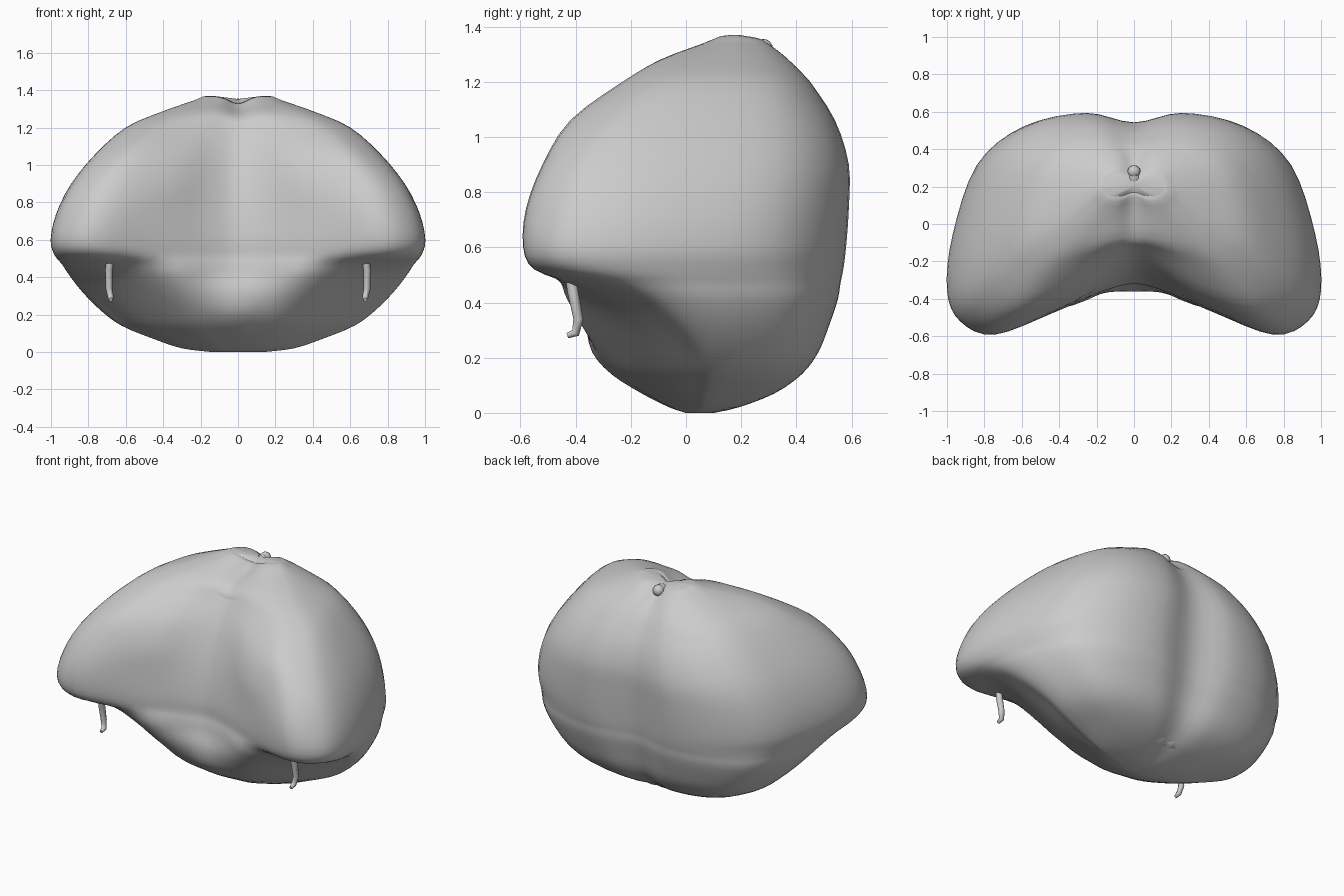
import bpy
import bmesh
from math import exp
from mathutils import Vector

default_cube = bpy.data.objects.get("Cube")
if default_cube:
    bpy.data.objects.remove(default_cube, do_unlink=True)


def make_material(name, colour):
    material = bpy.data.materials.new(name)
    material.use_nodes = True
    material.use_backface_culling = True
    material.diffuse_color = colour
    material.node_tree.nodes["Principled BSDF"].inputs["Base Color"].default_value = colour
    return material


grey = make_material("plain grey", (0.6, 0.6, 0.6, 1))


def spline(points, steps, closed=False):
    """Smooth curve through tuples of any length."""
    points = [Vector(p) for p in points]
    count = len(points)
    result = []
    for i in range(count if closed else count - 1):
        if closed:
            a, b, c, d = (points[(i + k) % count] for k in (-1, 0, 1, 2))
        else:
            a, b = points[max(i - 1, 0)], points[i]
            c, d = points[i + 1], points[min(i + 2, count - 1)]
        for s in range(steps):
            t = s / steps
            result.append(b + (c - a) * (t / 2)
                          + (a * 2 - b * 5 + c * 4 - d) * (t * t / 2)
                          + (b * 3 - a - c * 3 + d) * (t ** 3 / 2))
    if not closed:
        result.append(points[-1])
    return result


def finish(name, bm, inward=False):
    bmesh.ops.recalc_face_normals(bm, faces=bm.faces)
    if inward:
        bmesh.ops.reverse_faces(bm, faces=bm.faces)
    mesh = bpy.data.meshes.new(name)
    bm.to_mesh(mesh)
    bm.free()
    mesh.materials.append(grey)
    obj = bpy.data.objects.new(name, mesh)
    bpy.context.collection.objects.link(obj)
    bpy.ops.object.select_all(action="DESELECT")
    obj.select_set(True)
    bpy.context.view_layer.objects.active = obj
    bpy.ops.object.shade_smooth_by_angle(angle=1.0)


def loft(name, rings, inward=False):
    """Skin a list of equal rings and close both ends with fans."""
    bm = bmesh.new()
    loops = [[bm.verts.new(p) for p in ring] for ring in rings]
    for low, high in zip(loops, loops[1:]):
        for i in range(len(low)):
            j = (i + 1) % len(low)
            bm.faces.new((low[i], low[j], high[j], high[i]))
    for loop in (loops[0], loops[-1]):
        middle = bm.verts.new(sum((v.co for v in loop), Vector()) / len(loop))
        for i in range(len(loop)):
            bm.faces.new((loop[i], loop[(i + 1) % len(loop)], middle))
    finish(name, bm, inward)


# Sections: height, half width, then y of groove, inner bulge, lobe, shoulder, back
bowl = [
    (0, .14, 0, 0, .02, .03, .1),
    (.02, .3, -.06, -.05, 0, .04, .19),
    (.07, .45, -.16, -.13, -.04, .04, .32),
    (.14, .62, -.27, -.22, -.08, .04, .42),
    (.22, .73, -.34, -.29, -.13, .01, .48),
    (.32, .83, -.36, -.37, -.21, -.07, .52),
    (.41, .9, -.34, -.43, -.31, -.18, .55),
    (.47, .94, -.33, -.45, -.42, -.32, .56),
]
hood = [
    (.52, .98, -.32, -.46, -.55, -.48, .57),
    (.6, 1, -.32, -.47, -.59, -.52, .58),
    (.74, .97, -.3, -.46, -.58, -.5, .59),
    (.9, .89, -.26, -.43, -.52, -.45, .59),
    (1.06, .76, -.2, -.34, -.42, -.34, .54),
    (1.2, .6, -.12, -.19, -.23, -.17, .45),
    (1.28, .42, -.07, -.09, -.09, -.05, .39),
    (1.34, .25, .08, .07, .07, .1, .33),
    (1.37, .16, .17, .16, .15, .17, .28),
]
underside = [
    (.06, .13, .1, .1, .12, .15, .3),
    (.14, .28, .1, 0, .03, .1, .38),
    (.22, .47, .1, -.08, -.08, .03, .42),
    (.32, .64, .08, -.2, -.18, -.06, .47),
    (.41, .8, .04, -.3, -.27, -.16, .5),
    (.47, .92, 0, -.36, -.38, -.3, .54),
]
dimple = (1.33, .07, .2, .2, .2, .21, .27)
# Side of the outline: share of the width, share of the depth
side_shape = [(1, .15), (.97, .42), (.84, .76), (.6, .94), (.28, 1)]


def crown(point, z):
    """Pinch the top in the middle and slope it to the back."""
    weight = min(max(z - 1.2, 0) / .15, 1)
    drop = .04 * exp(-(point.x / .07) ** 2) + .15 * max(point.y - .19, 0)
    return point - Vector((0, 0, weight * drop))


def outline(section, scale=1):
    z, width, groove, bulge, lobe, shoulder, back = section
    half = [(0, groove), (.16, groove * .75 + bulge * .25), (.42, bulge)]
    half += [(.75, lobe), (.93, shoulder)]
    half += [(u, shoulder + (back - shoulder) * v) for u, v in side_shape]
    half.append((0, back - .055 * width))
    half = [(u * width * scale, y * scale, z) for u, y in half]
    mirrored = [(-x, y, h) for x, y, h in reversed(half[1:-1])]
    return [crown(p, z) for p in spline(half + mirrored, 4, closed=True)]


def deepen(section):
    """Same section with a deeper groove between the front lobes."""
    z, width, groove, bulge, *rest = section
    return (z, width, max(groove, -.12), bulge * .9, *rest)


# Thin outer skin that bridges the hollows, facing inwards
loft("outer_skin", [outline(s) for s in spline(bowl + hood, 3)], inward=True)

# Lobed body just inside the skin, with recessed underside and groove
body = underside + [deepen(s) for s in hood] + [dimple]
loft("lobed_body", [outline(s, .99) for s in spline(body, 3)])


def tube(name, path, radii):
    """Round rod along a path, drawn as a bevelled curve."""
    curve = bpy.data.curves.new(name, "CURVE")
    curve.dimensions = "3D"
    curve.bevel_depth = 1
    curve.bevel_resolution = 2
    curve.use_fill_caps = True
    line = curve.splines.new("POLY")
    line.points.add(len(path) - 1)
    for point, place, radius in zip(line.points, path, radii):
        point.co = (*place, 1)
        point.radius = radius
    curve.materials.append(grey)
    obj = bpy.data.objects.new(name, curve)
    bpy.context.collection.objects.link(obj)


# Small hooked prongs hanging under the front lobes
for side_name, side in (("left", 1), ("right", -1)):
    path = [(.68, -.42, .52), (.69, -.41, .44), (.69, -.39, .34),
            (.68, -.4, .29), (.68, -.43, .28)]
    path = [(side * x, y, z) for x, y, z in path]
    tube(side_name + "_prong", path, (.022, .02, .018, .016, .01))

# Stem stub with a round tip, set in the dimple on the crown
tube("stem_stub", [(0, .22, 1.28), (0, .25, 1.32), (0, .28, 1.32)], (.05, .035, .025))
knob = bmesh.new()
bmesh.ops.create_uvsphere(knob, u_segments=12, v_segments=8, radius=.035)
bmesh.ops.translate(knob, verts=knob.verts, vec=(0, .28, 1.32))
finish("stem_knob", knob)
